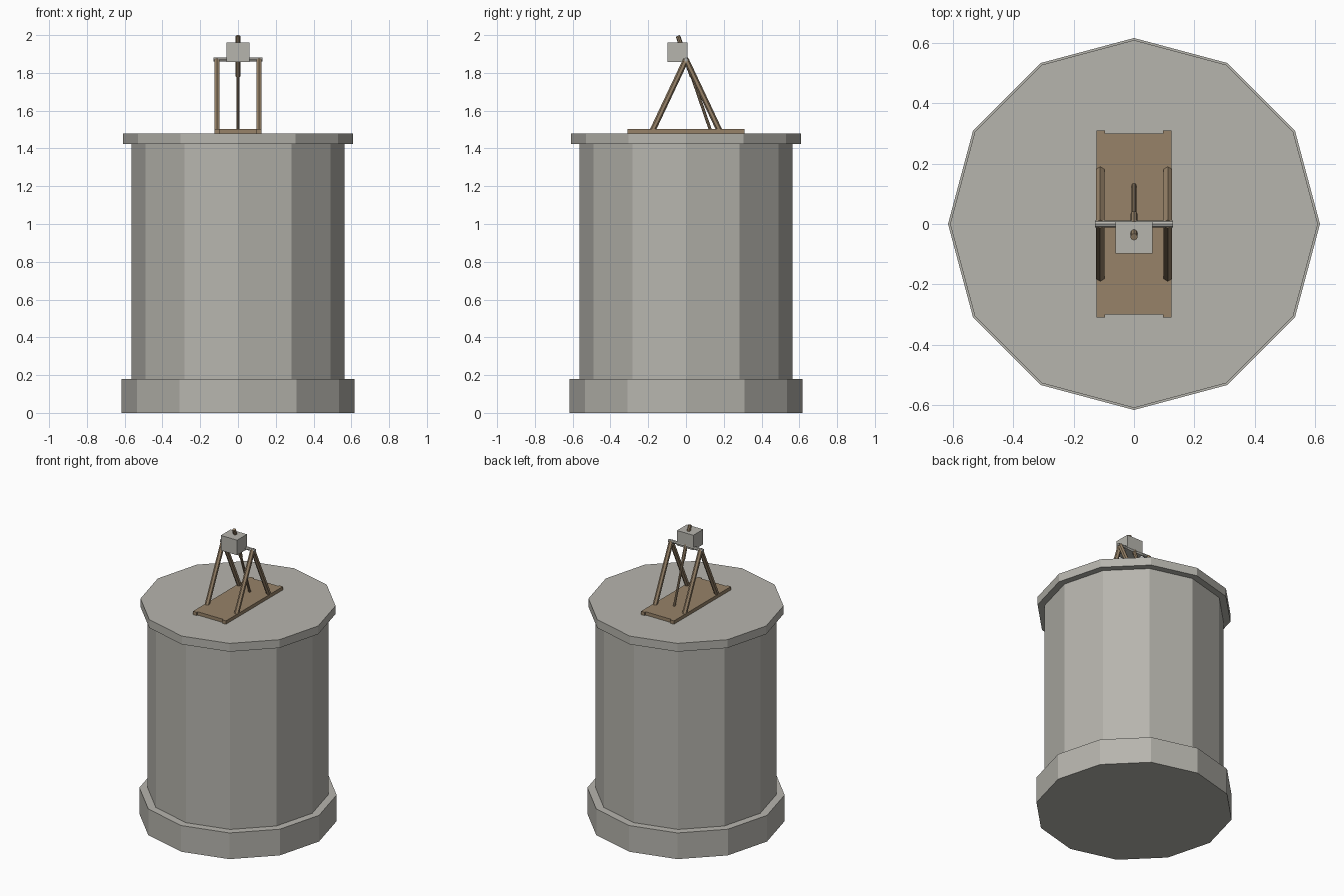
import bpy, math
from mathutils import Vector

if "Cube" in bpy.data.objects:
    bpy.data.objects.remove(bpy.data.objects["Cube"])


def material(name, color):
    m = bpy.data.materials.new(name)
    m.diffuse_color = (*color, 1)
    m.use_nodes = True
    m.node_tree.nodes["Principled BSDF"].inputs["Base Color"].default_value = m.diffuse_color
    return m


stone = material("stone grey", (0.47, 0.46, 0.42))
wood = material("wood brown", (0.31, 0.225, 0.14))


def finish(name, mat):
    ob = bpy.context.object
    ob.name = name
    ob.data.materials.append(mat)
    return ob


def drum(name, r, z0, z1):
    bpy.ops.mesh.primitive_cylinder_add(vertices=12, radius=r, depth=z1 - z0,
                                        location=(0, 0, (z0 + z1) / 2))
    return finish(name, stone)


def box(name, lo, hi, mat):
    lo, hi = Vector(lo), Vector(hi)
    bpy.ops.mesh.primitive_cube_add(size=1, location=(lo + hi) / 2)
    ob = finish(name, mat)
    ob.scale = hi - lo
    return ob


def pole(name, a, b, r, mat, sides=6):
    a, b = Vector(a), Vector(b)
    bpy.ops.mesh.primitive_cylinder_add(vertices=sides, radius=r, depth=(b - a).length,
                                        location=(a + b) / 2)
    ob = finish(name, mat)
    ob.rotation_mode = 'QUATERNION'
    ob.rotation_quaternion = Vector((0, 0, 1)).rotation_difference(b - a)
    return ob


# Twelve-sided stone tower
drum("tower_foot", 0.617, 0, 0.18)
drum("tower_body", 0.565, 0.18, 1.423)
drum("tower_cap", 0.61, 1.423, 1.48)

# Catapult base: deck between two slightly longer rails
box("deck", (-0.097, -0.30, 1.48), (0.097, 0.30, 1.503), wood)
for side, s in (("left", -1), ("right", 1)):
    x0, x1 = sorted((s * 0.097, s * 0.125))
    box(side + "_rail", (x0, -0.31, 1.48), (x1, 0.31, 1.503), wood)
    # A-frame legs
    for end, e in (("front", -1), ("back", 1)):
        pole(f"{side}_{end}_leg", (s * 0.112, e * 0.177, 1.495), (s * 0.112, 0, 1.87),
             0.0155, wood)

# Axle, throwing arm and counterweight
pole("axle", (-0.13, 0, 1.87), (0.13, 0, 1.87), 0.011, stone, 8)
pole("arm_thick_end", (0, 0.032, 1.78), (0, -0.043, 1.996), 0.012, wood, 8)
pole("arm_thin_end", (0, 0.128, 1.5), (0, 0.032, 1.78), 0.008, wood, 8)
box("counterweight", (-0.062, -0.098, 1.857), (0.062, 0.009, 1.96), stone)
